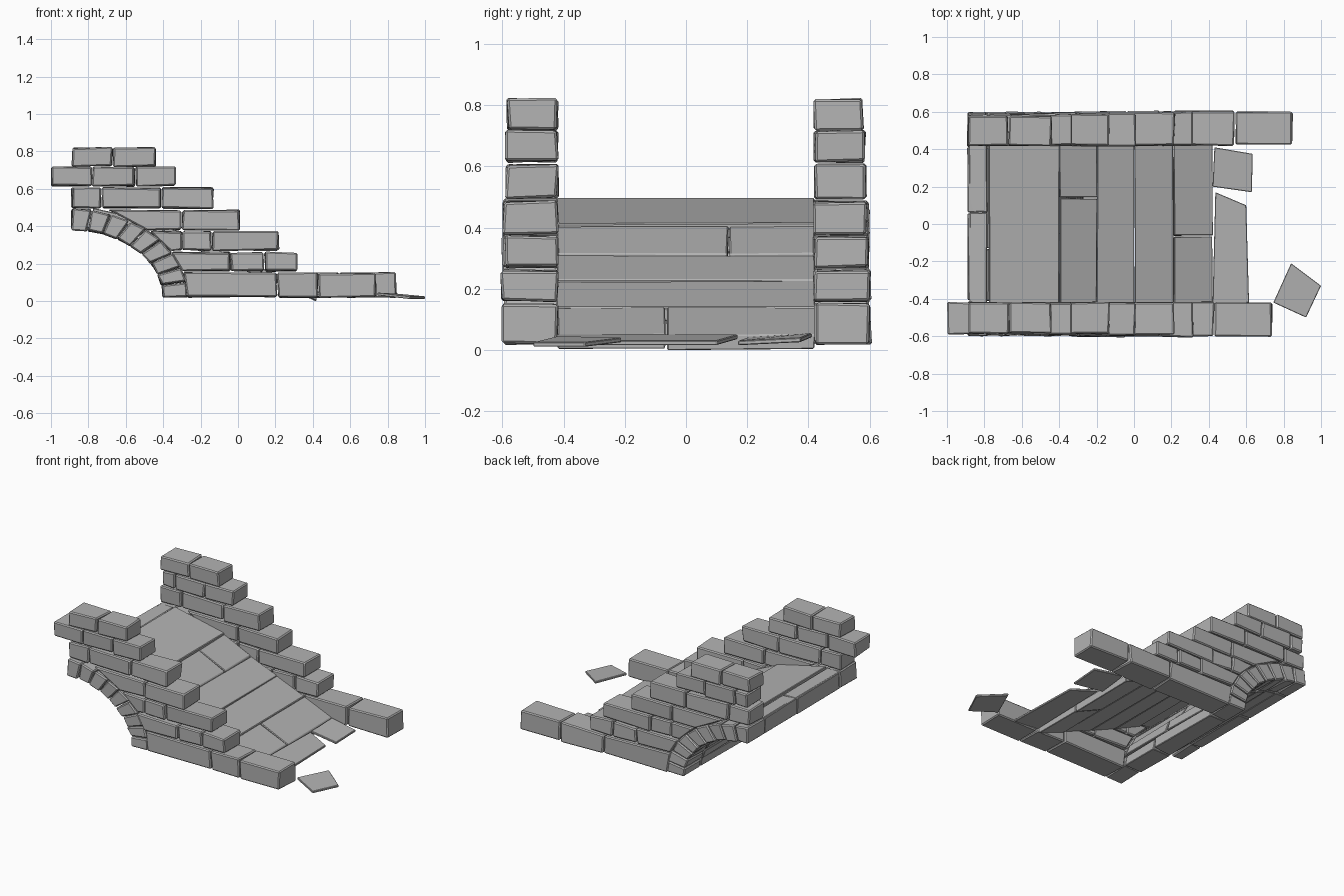
import bpy, bmesh, math, random
from mathutils import Vector

random.seed(4)
if "Cube" in bpy.data.objects:
    bpy.data.objects.remove(bpy.data.objects["Cube"])

stone = bpy.data.materials.new("grey stone")
stone.use_nodes = True
GREY = (0.45, 0.45, 0.45, 1)
stone.diffuse_color = GREY
stone.node_tree.nodes["Principled BSDF"].inputs["Base Color"].default_value = GREY


def loft(name, ring_a, ring_b, bevel=0.007, jitter=0.005):
    """Closed block between two matching rings, with a worn, chipped edge."""
    bm = bmesh.new()
    rings = []
    for ring in (ring_a, ring_b):
        rings.append([bm.verts.new(Vector(p) + Vector(
            [random.uniform(-jitter, jitter) for _ in range(3)])) for p in ring])
    a, b = rings
    n = len(a)
    bm.faces.new(a)
    bm.faces.new(b)
    for i in range(n):
        j = (i + 1) % n
        bm.faces.new((a[i], a[j], b[j], b[i]))
    bmesh.ops.recalc_face_normals(bm, faces=bm.faces)
    mesh = bpy.data.meshes.new(name)
    bm.to_mesh(mesh)
    bm.free()
    mesh.materials.append(stone)
    obj = bpy.data.objects.new(name, mesh)
    bpy.context.collection.objects.link(obj)
    if bevel:
        mod = obj.modifiers.new("worn edges", 'BEVEL')
        mod.width = bevel
        mod.segments = 1
    return obj


def block(name, profile, y0, y1, **kw):
    """Extrude an x-z profile along y."""
    return loft(name, [(x, y0, z) for x, z in profile],
                [(x, y1, z) for x, z in profile], **kw)


# Arch curve: quarter ellipses for the inner and outer edge
CX, CZ = -0.89, 0.02
INNER, OUTER = (0.49, 0.36), (0.62, 0.47)


def arch_point(radii, t):
    return CX + radii[0] * math.cos(t), CZ + radii[1] * math.sin(t)


def outer_x(z):
    s = min((z - CZ) / OUTER[1], 0.95)
    return CX + OUTER[0] * math.sqrt(1 - s * s)


# Wall courses: bottom, top, joints from low end to high end
# A start of None means the course dies against the arch
COURSES = [
    (0.02, 0.15, [None, 0.21, 0.43, 0.74]),
    (0.16, 0.26, [None, -0.04, 0.14, 0.32]),
    (0.27, 0.37, [None, -0.30, -0.14, 0.22]),
    (0.38, 0.485, [None, -0.30, 0.01]),
    (0.495, 0.605, [-0.89, -0.73, -0.41, -0.13]),
    (0.615, 0.715, [-1.0, -0.78, -0.55, -0.33]),
    (0.72, 0.82, [-0.89, -0.67, -0.44]),
]
GAP = 0.003
for side, label in ((-1, "front"), (1, "back")):
    for row, (z0, z1, joints) in enumerate(COURSES):
        joints = list(joints)
        if side > 0 and row == 0:
            joints[2:] = [0.54, 0.85]
        if side > 0 and row == 5:
            joints[0] = -0.88
        outer = 0.605 - 0.004 * row
        for i in range(len(joints) - 1):
            left, right = joints[i], joints[i + 1] - GAP
            if left is None:
                low, high = outer_x(z0) + GAP, outer_x(z1) + GAP
            else:
                low = high = left + GAP
            push = random.uniform(-0.008, 0.004)
            block(f"{label}_wall_brick_{row}_{i}",
                  [(low, z0), (right, z0), (right, z1), (high, z1)],
                  side * 0.42, side * (outer + push))

# Arch: stones on both faces and a barrel vault between them
STONES = 9
step = math.pi / 2 / STONES
for k in range(STONES):
    t0, t1 = k * step + 0.006, (k + 1) * step - 0.004
    profile = [arch_point(INNER, t0), arch_point(OUTER, t0),
               arch_point(OUTER, t1), arch_point(INNER, t1)]
    for side, label in ((-1, "front"), (1, "back")):
        block(f"{label}_arch_stone_{k}", profile, side * 0.415, side * 0.597)
    split = 0.06 if k == STONES - 1 else random.uniform(-0.2, 0.2)
    block(f"vault_stone_a_{k}", profile, -0.41, split - GAP, bevel=0.004)
    block(f"vault_stone_b_{k}", profile, split + GAP, 0.41, bevel=0.004)

# Sloping deck: x start, x end, top at start, top at end, split in y
DECK = [
    (-0.78, -0.40, 0.495, 0.415, None),
    (-0.40, -0.20, 0.405, 0.315, 0.14),
    (-0.20, 0.00, 0.31, 0.23, None),
    (0.00, 0.21, 0.225, 0.14, None),
    (0.21, 0.42, 0.14, 0.05, -0.065),
]
THICK = 0.05
for n, (x0, x1, za, zb, split) in enumerate(DECK):
    profile = [(x0 + GAP, za - THICK), (x1, zb - THICK), (x1, zb), (x0 + GAP, za)]
    edges = [-0.425, 0.425] if split is None else [-0.425, split, 0.425]
    for i in range(len(edges) - 1):
        block(f"deck_slab_{n}_{i}", profile, edges[i] + GAP, edges[i + 1] - GAP,
              bevel=0.004, jitter=0.003)

# Crown strip along the high end of the deck
for i, (y0, y1) in enumerate(((-0.42, 0.06), (0.066, 0.42))):
    block(f"crown_slab_{i}", [(-0.88, 0.39), (-0.785, 0.39), (-0.785, 0.49), (-0.88, 0.49)],
          y0, y1, bevel=0.004, jitter=0.003)

# Broken paving at the foot of the ramp: corners in x, y, top height
PAVING = {
    "paving_slab_back": [(0.43, 0.41, 0.055), (0.635, 0.375, 0.04),
                         (0.63, 0.17, 0.03), (0.42, 0.20, 0.04)],
    "paving_slab_front": [(0.435, 0.17, 0.05), (0.60, 0.10, 0.03),
                          (0.615, -0.42, 0.03), (0.42, -0.43, 0.05)],
    "loose_slab": [(0.84, -0.21, 0.04), (1.0, -0.33, 0.025),
                   (0.92, -0.50, 0.025), (0.745, -0.42, 0.045)],
}
for name, top in PAVING.items():
    loft(name, [(x, y, z - 0.015) for x, y, z in top], top, bevel=0.003, jitter=0)
